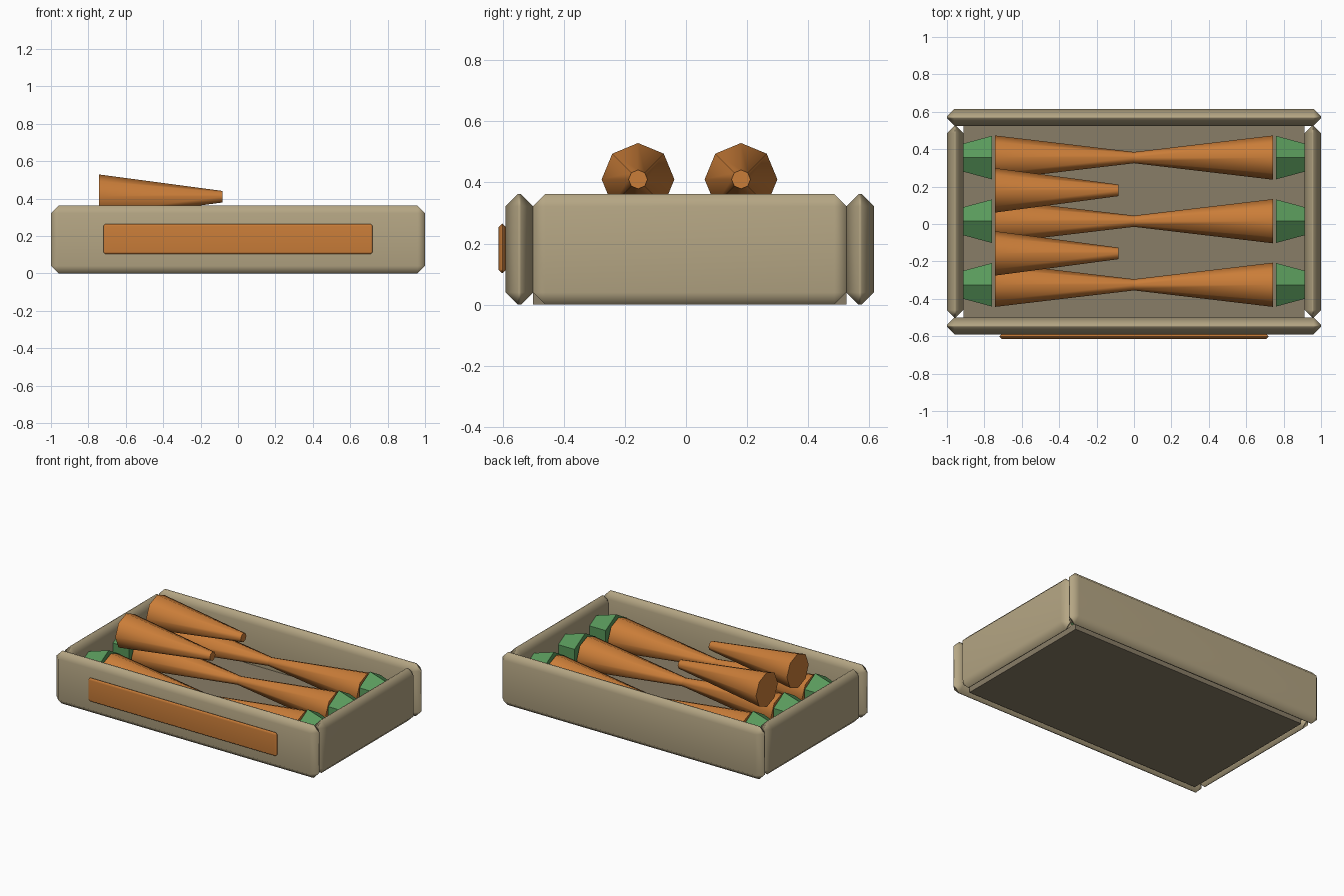
import bpy
import bmesh
from math import radians
from mathutils import Matrix, Vector

default = bpy.data.objects.get("Cube")
if default:
    bpy.data.objects.remove(default, do_unlink=True)


def material(name, rgb):
    m = bpy.data.materials.new(name)
    m.use_nodes = True
    m.diffuse_color = (*rgb, 1)
    bsdf = m.node_tree.nodes["Principled BSDF"]
    bsdf.inputs["Base Color"].default_value = (*rgb, 1)
    bsdf.inputs["Roughness"].default_value = 0.8
    return m


WOOD = material("pale_wood", (0.46, 0.38, 0.23))
BASE = material("dark_wood", (0.25, 0.205, 0.135))
ORANGE = material("carrot_orange", (0.59, 0.205, 0.04))
GREEN = material("leaf_green", (0.10, 0.32, 0.105))


def finish(name, bm, mat, smooth=True):
    mesh = bpy.data.meshes.new(name)
    bmesh.ops.recalc_face_normals(bm, faces=bm.faces)
    bm.to_mesh(mesh)
    bm.free()
    mesh.materials.append(mat)
    ob = bpy.data.objects.new(name, mesh)
    bpy.context.collection.objects.link(ob)
    if smooth:
        bpy.ops.object.select_all(action="DESELECT")
        ob.select_set(True)
        bpy.context.view_layer.objects.active = ob
        bpy.ops.object.shade_smooth_by_angle(angle=radians(50))
    return ob


def box(name, low, high, mat, bevel=0.0):
    """Box between two corners, with chamfered edges if asked."""
    low, high = Vector(low), Vector(high)
    bm = bmesh.new()
    bmesh.ops.create_cube(bm, size=1)
    bmesh.ops.scale(bm, vec=high - low, verts=bm.verts)
    bmesh.ops.translate(bm, vec=(low + high) / 2, verts=bm.verts)
    if bevel:
        bmesh.ops.bevel(bm, geom=bm.edges[:], offset=bevel, segments=1,
                        affect="EDGES", profile=0.5)
    ob = finish(name, bm, mat, smooth=bevel > 0)
    if bevel:
        # Keep the broad faces flat and the chamfers soft
        mod = ob.modifiers.new("soft_edges", "WEIGHTED_NORMAL")
        mod.keep_sharp = True
    return ob


def cone(name, sides, start, end, r1, r2, y, z, mat, roll=0, smooth=True):
    """Truncated cone lying along x, from start (r1) to end (r2)."""
    turn = Matrix.Rotation(radians(90 if end > start else -90), 4, "Y")
    place = Matrix.Translation(((start + end) / 2, y, z))
    bm = bmesh.new()
    bmesh.ops.create_cone(bm, cap_ends=True, segments=sides, radius1=r1,
                          radius2=r2, depth=abs(end - start),
                          matrix=place @ turn @ Matrix.Rotation(radians(roll), 4, "Z"))
    return finish(name, bm, mat, smooth)


# Crate: floor, long walls, short walls and the front panel
FRONT, BACK, WALL, HEIGHT, INNER = -0.5, 0.525, 0.09, 0.362, 0.912
box("crate_floor", (-INNER, FRONT, 0), (INNER, BACK, 0.045), BASE)
for name, y in (("front_wall", FRONT - WALL), ("back_wall", BACK)):
    box(name, (-1, y, 0), (1, y + WALL, HEIGHT), WOOD, 0.04)
for name, x in (("right_wall", -1), ("left_wall", INNER)):
    box(name, (x, FRONT, 0), (x + 1 - INNER, BACK, HEIGHT), WOOD, 0.04)
box("front_panel", (-0.72, -0.614, 0.103), (0.72, -0.588, 0.265), ORANGE, 0.012)

# Bottom layer: three rows of carrots meeting tip to tip, with leafy tops
for row, y in enumerate((-0.325, 0.015, 0.355), 1):
    for side, s in (("left", 1), ("right", -1)):
        cone(f"carrot_{side}_{row}", 8, 0.742 * s, 0, 0.118, 0.03, y, 0.2, ORANGE)
        cone(f"carrot_leaves_{side}_{row}", 6, 0.76 * s, 0.915 * s, 0.134, 0.086,
             y, 0.2, GREEN, roll=90, smooth=False)

# Top layer: two loose carrots
for row, y in enumerate((-0.157, 0.18), 1):
    cone(f"top_carrot_{row}", 8, -0.744, -0.084, 0.119, 0.031, y, 0.41, ORANGE)
